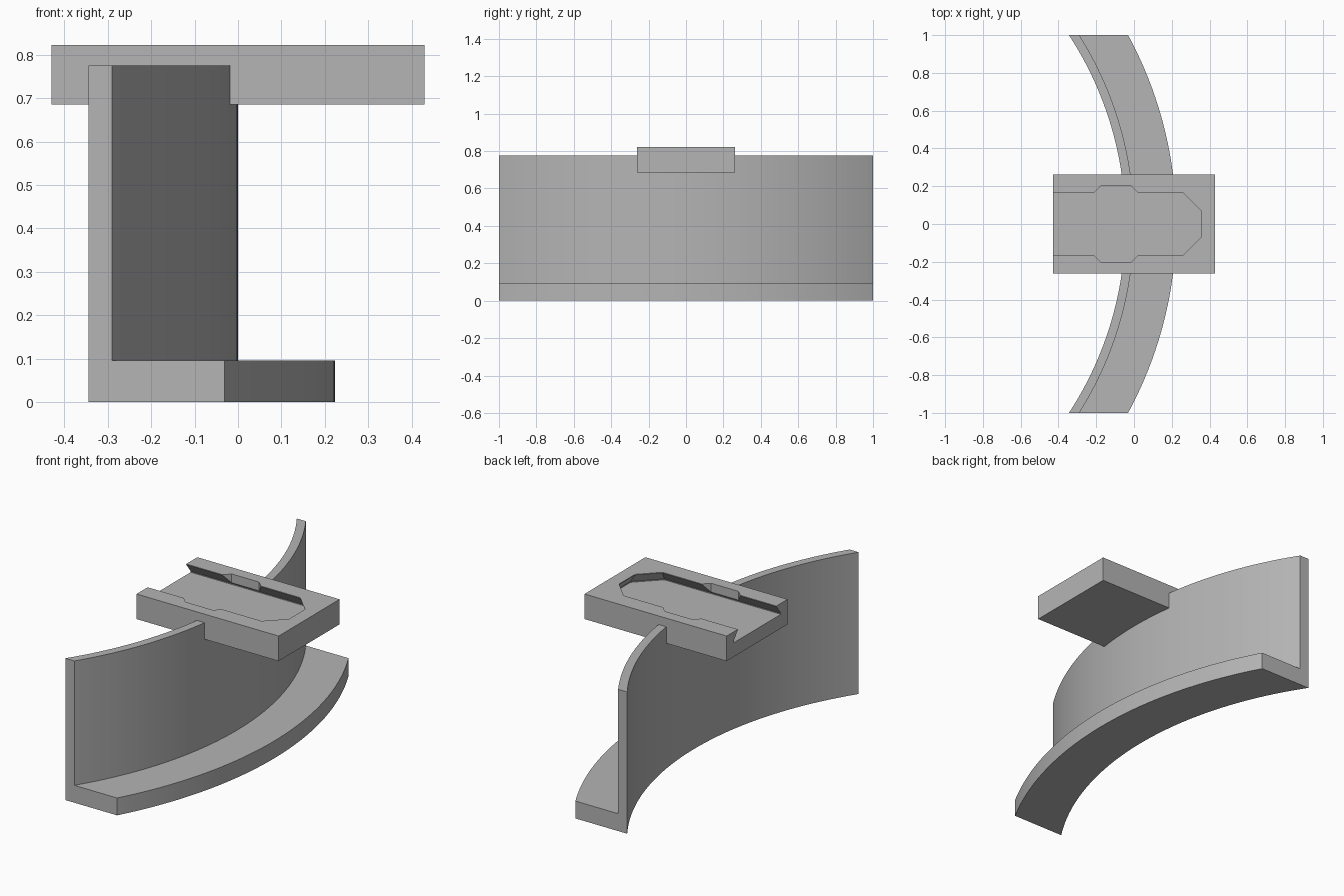
import bpy, bmesh, math

cube = bpy.data.objects.get("Cube")
if cube:
    bpy.data.objects.remove(cube, do_unlink=True)

grey = bpy.data.materials.new("plain_grey")
grey.use_nodes = True
colour = (0.46, 0.46, 0.46, 1)
grey.diffuse_color = colour
grey.node_tree.nodes["Principled BSDF"].inputs["Base Color"].default_value = colour


def loft(name, rings, closed_rings=True):
    """Skin a list of equal-length point rings and cap both ends."""
    bm = bmesh.new()
    loops = [[bm.verts.new(p) for p in ring] for ring in rings]
    n = len(loops[0])
    for a, b in zip(loops, loops[1:]):
        for i in range(n):
            j = (i + 1) % n
            bm.faces.new((a[i], a[j], b[j], b[i]))
    bm.faces.new(loops[0])
    bm.faces.new(loops[-1])
    bmesh.ops.recalc_face_normals(bm, faces=bm.faces)
    mesh = bpy.data.meshes.new(name)
    bm.to_mesh(mesh)
    bm.free()
    mesh.materials.append(grey)
    obj = bpy.data.objects.new(name, mesh)
    bpy.context.collection.objects.link(obj)
    return obj


def box(name, x, y, z0, z1):
    corners = [(-x, -y), (x, -y), (x, y), (-x, y)]
    return loft(name, [[(*c, z) for c in corners] for z in (z0, z1)])


def cut(target, cutter):
    """Subtract the cutter, then discard it."""
    cutter.hide_render = True
    mod = target.modifiers.new("cut", 'BOOLEAN')
    mod.operation = 'DIFFERENCE'
    mod.solver = 'EXACT'
    mod.object = cutter
    bpy.context.view_layer.objects.active = target
    bpy.ops.object.modifier_apply(modifier=mod.name)
    bpy.data.objects.remove(cutter, do_unlink=True)


# Curved bracket: L-shaped section swept round an arc, ends trimmed square
centre_x = -1.87
r_in, r_wall, r_out = 1.824, 1.87, 2.093
ledge, wall_top = 0.095, 0.775
section = [(r_in, 0), (r_out, 0), (r_out, ledge),
           (r_wall, ledge), (r_wall, wall_top), (r_in, wall_top)]
steps = 64
rings = []
for s in range(steps + 1):
    t = 2 * s / steps - 1
    ring = []
    for r, z in section:
        a = t * math.asin(1 / r)
        ring.append((centre_x + r * math.cos(a), r * math.sin(a), z))
    rings.append(ring)
bracket = loft("curved_bracket", rings)

# Mounting plate let into the top of the wall
half_x, half_y, bottom, top = 0.43, 0.263, 0.685, 0.822
cut(bracket, box("wall_notch_cutter", half_x, half_y, bottom, 1))
plate = box("mounting_plate", half_x, half_y, bottom, top)

TAN = math.tan(math.pi / 8)


def octagon(cx, a, z, tail=None):
    """Octagon of apothem a; with a tail, its -x side is drawn out to there."""
    h = a * TAN
    right = [(cx + h, -a), (cx + a, -h), (cx + a, h), (cx + h, a)]
    left = [(2 * cx - x, y) for x, y in reversed(right)]
    if tail is not None:
        left = [(tail, a), (tail, -a)]
    return [(x, y, z) for x, y in right + left]


# Undercut slot, open at the -x end
skin, base, depth = 0.167, 0.205, 0.06
levels = [(base, top - depth), (base, top - depth + 0.005),
          (skin, top - 0.003), (skin, top + 0.1)]
cut(plate, loft("slot_cutter", [octagon(0.19, a, z, -0.6) for a, z in levels]))

# Wider entry pocket part way along the slot
cut(plate, loft("entry_cutter", [octagon(-0.095, 0.2, z)
                                 for z in (top - depth + 0.001, top + 0.1)]))
